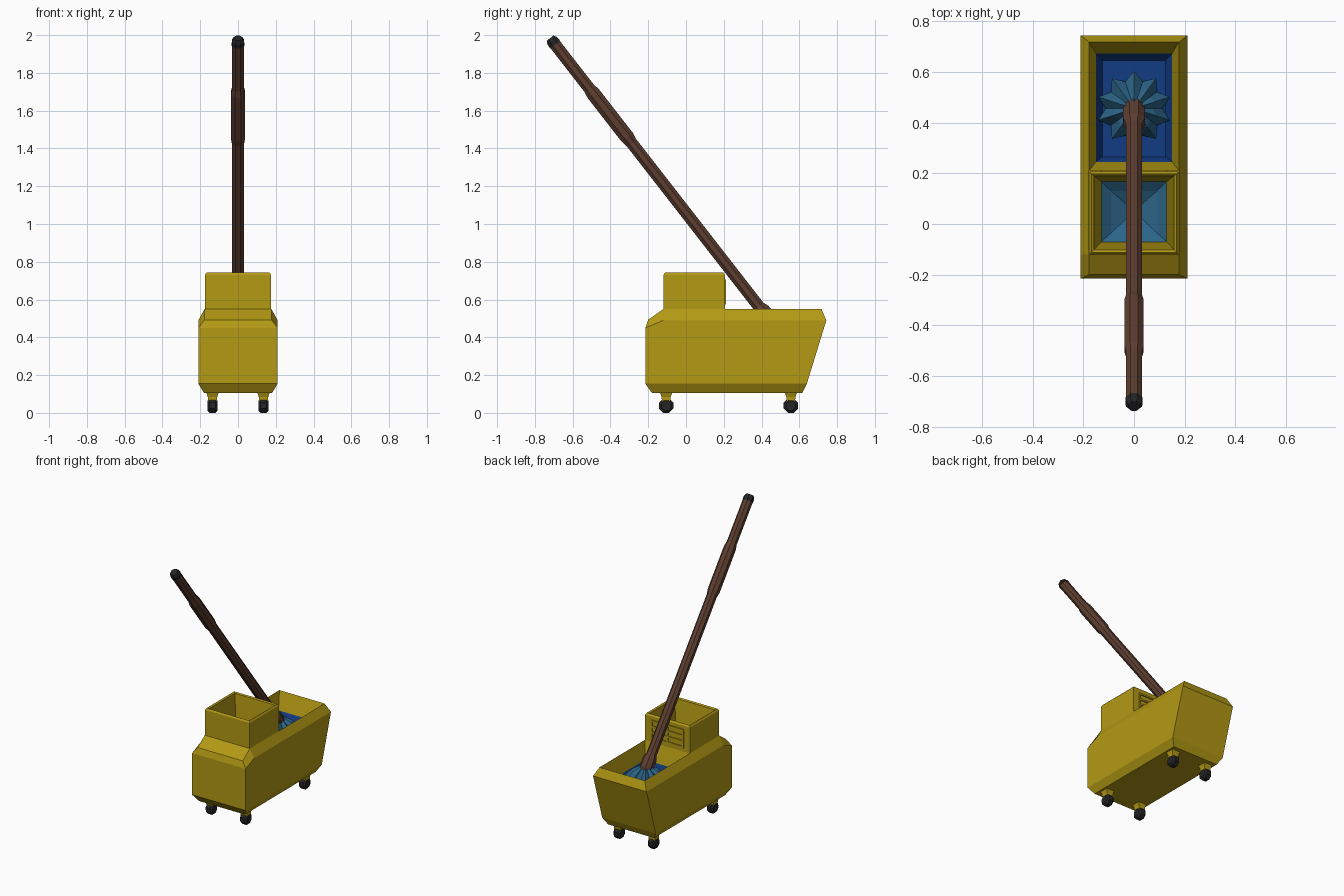
import bpy, bmesh, math
from mathutils import Vector

if "Cube" in bpy.data.objects:
    bpy.data.objects.remove(bpy.data.objects["Cube"])


def mat(name, col):
    m = bpy.data.materials.new(name)
    m.diffuse_color = (*col, 1)
    m.use_nodes = True
    m.node_tree.nodes["Principled BSDF"].inputs["Base Color"].default_value = m.diffuse_color
    return m


YELLOW = mat("yellow plastic", (0.45, 0.32, 0.007))
BLUE = mat("deep blue water", (0.006, 0.045, 0.23))
TEAL = mat("teal cloth", (0.025, 0.13, 0.25))
BROWN = mat("brown wood", (0.11, 0.048, 0.03))
BLACK = mat("black rubber", (0.018, 0.018, 0.02))


def loft(name, rings, mats, cap_start=False, cap_end=False, band_mat=None):
    """Skin a list of equal-length point rings; band_mat picks a material per band."""
    bm = bmesh.new()
    rows = [[bm.verts.new(p) for p in r] for r in rings]
    n = len(rows[0])
    for b, (a, c) in enumerate(zip(rows, rows[1:])):
        for i in range(n):
            f = bm.faces.new((a[i], a[(i + 1) % n], c[(i + 1) % n], c[i]))
            f.material_index = band_mat[b] if band_mat else 0
    if cap_start:
        f = bm.faces.new(rows[0][::-1])
        f.material_index = band_mat[0] if band_mat else 0
    if cap_end:
        f = bm.faces.new(rows[-1])
        f.material_index = band_mat[-1] if band_mat else 0
    me = bpy.data.meshes.new(name)
    bm.to_mesh(me)
    bm.free()
    for m in mats:
        me.materials.append(m)
    ob = bpy.data.objects.new(name, me)
    bpy.context.collection.objects.link(ob)
    return ob


def rect(x, y0, y1, z):
    return [(-x, y0, z), (x, y0, z), (x, y1, z), (-x, y1, z)]


def box(name, x0, x1, y0, y1, z0, z1, m):
    c = (x0 + x1) / 2
    w = (x1 - x0) / 2
    return loft(name, [[(px + c, py, pz) for px, py, pz in rect(w, y0, y1, z)]
                       for z in (z0, z1)], [m], True, True)


# bucket shell: front, middle and back stations with mirrored sides
def station(x, f, m, b):
    return [(-x, *f), (x, *f), (x, *m), (x, *b), (-x, *b), (-x, *m)]


loft("bucket_shell", [
    station(0.18, (-0.18, 0.105), (-0.12, 0.105), (0.615, 0.105)),
    station(0.21, (-0.215, 0.155), (-0.12, 0.155), (0.64, 0.155)),
    station(0.21, (-0.215, 0.45), (-0.12, 0.49), (0.743, 0.49)),
    station(0.177, (-0.2, 0.493), (-0.12, 0.55), (0.717, 0.55)),
], [YELLOW], cap_start=True)

# sloped shoulder in front of the wringer
loft("front_shoulder", [
    [(-0.177, -0.2, 0.493), (0.177, -0.2, 0.493), (0.177, -0.12, 0.55), (-0.177, -0.12, 0.55)],
    [(-0.17, -0.19, 0.47), (0.17, -0.19, 0.47), (0.17, -0.12, 0.47), (-0.17, -0.12, 0.47)],
], [YELLOW], True, True)

# basin with water
loft("basin", [
    rect(0.177, 0.21, 0.717, 0.55),
    rect(0.15, 0.245, 0.672, 0.43),
    rect(0.125, 0.265, 0.645, 0.385),
], [YELLOW, BLUE], cap_end=True, band_mat=[0, 1])

# wringer tower with funnel and cloth bottom
loft("wringer_tower", [
    rect(0.176, -0.12, 0.206, 0.48),
    rect(0.176, -0.12, 0.206, 0.73),
    rect(0.168, -0.112, 0.198, 0.742),
    rect(0.158, -0.102, 0.19, 0.735),
    rect(0.129, -0.07, 0.167, 0.46),
    rect(0.09, -0.035, 0.13, 0.43),
    rect(0.01, 0.04, 0.06, 0.39),
], [YELLOW, TEAL], cap_end=True, band_mat=[0, 0, 0, 0, 1, 1])

# raised grille on the wringer's back
for i, z in enumerate((0.58, 0.62, 0.66, 0.70)):
    box(f"grille_bar_{i}", -0.13, 0.13, 0.2, 0.213, z - 0.006, z + 0.006, YELLOW)
for i, x in enumerate((-0.124, 0, 0.124)):
    box(f"grille_post_{i}", x - 0.006, x + 0.006, 0.2, 0.213, 0.58, 0.70, YELLOW)

# casters
for sx in (-1, 1):
    for y, end in ((-0.105, "front"), (0.555, "back")):
        tag = f"{end}_{'left' if sx < 0 else 'right'}"
        cx = sx * 0.135

        def plate(w, d, z):
            return [(cx + px, py, pz) for px, py, pz in rect(w, y - d, y + d, z)]
        loft(f"caster_fork_{tag}", [plate(0.024, 0.022, 0.05), plate(0.025, 0.024, 0.085),
                                    plate(0.034, 0.034, 0.11)], [YELLOW], True, True)
        rings = [[(cx + dx, y + r * math.cos(a), 0.038 + r * math.sin(a))
                  for a in [math.radians(22.5 + 45 * k) for k in range(8)]]
                 for dx, r in ((-0.027, 0.028), (-0.016, 0.041), (0.016, 0.041), (0.027, 0.028))]
        loft(f"caster_wheel_{tag}", rings, [BLACK], True, True)

# mop handle: (height on the axis, radius)
low, top = Vector((0, 0.393, 0.554)), Vector((0, -0.72, 1.985))
axis = (top - low).normalized()
side = Vector((1, 0, 0))
perp = axis.cross(side)


def handle_ring(z, r, n=8):
    c = low + axis * ((z - low.z) / axis.z)
    return [c + side * r * math.cos(a) + perp * r * math.sin(a)
            for a in [math.pi * (2 * k + 1) / n for k in range(n)]]


profile = [(0.47, 0.046), (0.54, 0.046), (0.565, 0.034), (1.43, 0.034), (1.46, 0.041),
           (1.69, 0.041), (1.72, 0.034), (1.955, 0.034)]
loft("mop_handle", [handle_ring(z, r) for z, r in profile], [BROWN], True, True)
loft("handle_cap", [handle_ring(z, r) for z, r in ((1.95, 0.036), (1.97, 0.035), (1.984, 0.024))],
     [BLACK], True, True)


# pleated mop head
def star(r_out, r_in, z, n=10):
    return [((r_out if k % 2 == 0 else r_in) * math.sin(math.pi * k / n),
             0.455 + (r_out if k % 2 == 0 else r_in) * math.cos(math.pi * k / n),
             z - (0.0 if k % 2 == 0 else 0.012)) for k in range(2 * n)]


loft("mop_head", [star(0.03, 0.025, 0.51), star(0.09, 0.075, 0.475),
                  star(0.148, 0.112, 0.415), star(0.12, 0.09, 0.375)],
     [TEAL], True, True)

# consistent outward normals
for ob in bpy.data.objects:
    bm = bmesh.new()
    bm.from_mesh(ob.data)
    if ob.name not in ("basin", "bucket_shell", "wringer_tower"):
        bmesh.ops.recalc_face_normals(bm, faces=bm.faces)
    elif ob.name == "basin":
        # open pan: floor and walls face upward and inward
        bmesh.ops.recalc_face_normals(bm, faces=bm.faces)
        bm.normal_update()
        floor = min(bm.faces, key=lambda f: f.calc_center_median().z)
        if floor.normal.z < 0:
            bmesh.ops.reverse_faces(bm, faces=bm.faces)
    bm.to_mesh(ob.data)
    bm.free()
